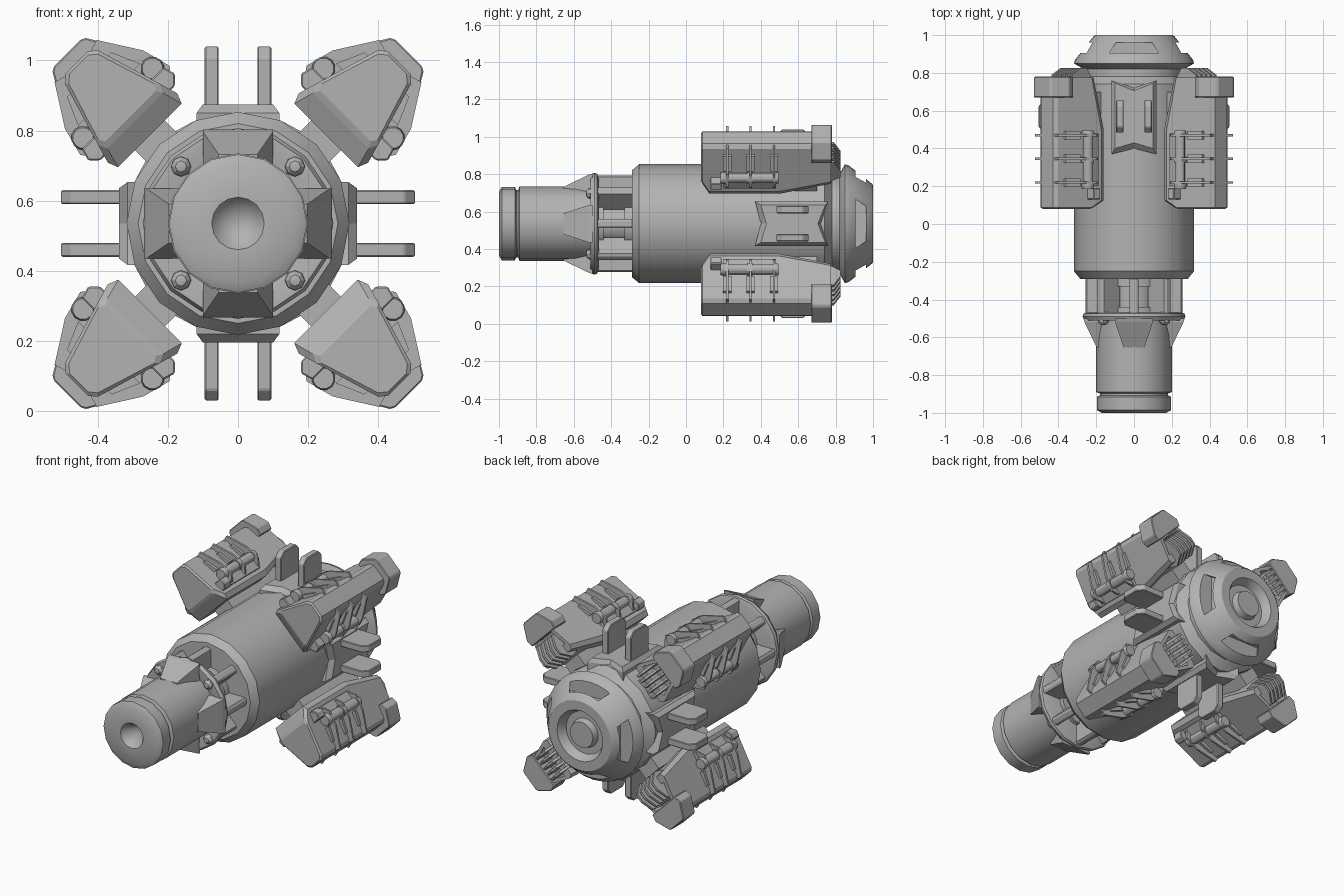
import bpy, bmesh
from math import sin, cos, pi, radians
from mathutils import Matrix

CENTRE = 0.535
if "Cube" in bpy.data.objects:
    bpy.data.objects.remove(bpy.data.objects["Cube"])

grey = bpy.data.materials.new("hull grey")
grey.use_nodes = True
COLOUR = (0.45, 0.45, 0.45, 1)
grey.diffuse_color = COLOUR
grey.node_tree.nodes["Principled BSDF"].inputs["Base Color"].default_value = COLOUR


def finish(name, bm, angle=0, bevel=0):
    """Turn a mesh about the long axis, lift it to the axis height and shade it."""
    bmesh.ops.remove_doubles(bm, verts=bm.verts, dist=0.0001)
    bmesh.ops.recalc_face_normals(bm, faces=bm.faces)
    bm.transform(Matrix.Translation((0, 0, CENTRE)) @ Matrix.Rotation(radians(angle), 4, 'Y'))
    mesh = bpy.data.meshes.new(name)
    bm.to_mesh(mesh)
    bm.free()
    mesh.materials.append(grey)
    obj = bpy.data.objects.new(name, mesh)
    bpy.context.collection.objects.link(obj)
    if bevel:
        mod = obj.modifiers.new("edge bevel", 'BEVEL')
        mod.width, mod.segments = bevel, 1
    return obj


def smooth(obj):
    bpy.ops.object.select_all(action='DESELECT')
    obj.select_set(True)
    bpy.context.view_layer.objects.active = obj
    bpy.ops.object.shade_smooth_by_angle(angle=radians(30))


def loft(name, rings, angle=0, bevel=0):
    """Skin a list of equal point rings and cap both ends."""
    bm = bmesh.new()
    loops = [[bm.verts.new(p) for p in ring] for ring in rings]
    n = len(loops[0])
    for a, b in zip(loops, loops[1:]):
        for i in range(n):
            bm.faces.new((a[i], a[(i + 1) % n], b[(i + 1) % n], b[i]))
    bm.faces.new(loops[0])
    bm.faces.new(loops[-1])
    return finish(name, bm, angle, bevel)


def slab_y(name, outline, y0, y1, angle, bevel=0):
    """Extrude a (sideways, outward) outline along y."""
    return loft(name, [[(v, y, u) for v, u in outline] for y in (y0, y1)], angle, bevel)


def slab_x(name, outline, x0, x1, angle, bevel=0):
    """Extrude a (y, outward) outline sideways."""
    return loft(name, [[(x, y, u) for y, u in outline] for x in (x0, x1)], angle, bevel)


def lathe(name, profile, offset=(0, 0), angle=0, seg=16):
    """Spin a (y, radius) profile round the long axis, or round an offset one."""
    bm = bmesh.new()
    rings = [[bm.verts.new((offset[0] + r * sin(2 * pi * i / seg), y,
                            offset[1] + r * cos(2 * pi * i / seg))) for i in range(seg)]
             for y, r in profile]
    for a, b in zip(rings, rings[1:]):
        for i in range(seg):
            bm.faces.new((a[i], a[(i + 1) % seg], b[(i + 1) % seg], b[i]))
    obj = finish(name, bm, angle)
    smooth(obj)
    return obj


# Nozzle with a conical bore and a groove, then the collar behind it
lathe("nozzle", [(-.9, 0), (-1, .075), (-1, .17), (-.985, .197), (-.915, .197), (-.907, .18),
                 (-.897, .18), (-.89, .2), (-.49, .2), (-.49, 0)])
lathe("collar", [(-.5, .19), (-.51, .24), (-.51, .262), (-.49, .272), (-.475, .268),
                 (-.465, .24), (-.465, 0)])
lathe("core", [(-.5, 0), (-.5, .15), (-.44, .15), (-.44, .115), (-.33, .115), (-.33, .15),
               (-.25, .15), (-.25, 0)])

# Main barrel and tail cap
lathe("barrel", [(-.29, 0), (-.29, .285), (-.25, .318), (.74, .318), (.78, .265), (.84, .265), (.84, 0)])
tail = lathe("tail_cap", [(.82, 0), (.82, .265), (.85, .318), (.87, .312), (.995, .213), (1, .205),
                          (1, .15), (.985, .14), (.95, .125), (.95, .085), (.985, .075),
                          (.985, 0)], seg=32)

# Arched slots cut in the tail cap
for k in range(4):
    cutter = loft("slot_cutter", [[(-.13, .905, u), (.13, .905, u), (.095, .962, u), (-.095, .962, u)]
                                  for u in (.2, .4)], 90 * k)
    cutter.hide_render = True
    mod = tail.modifiers.new("slot", 'BOOLEAN')
    mod.operation, mod.object, mod.solver = 'DIFFERENCE', cutter, 'EXACT'
    bpy.context.view_layer.objects.active = tail
    bpy.ops.object.modifier_apply(modifier=mod.name)
    bpy.data.objects.remove(cutter)
smooth(tail)

# Cage struts between collar and barrel
for k in range(8):
    slab_y("cage_strut", [(-.024, .13), (.024, .13), (.024, .25), (.012, .258), (-.012, .258), (-.024, .25)],
           -.48, -.27, 45 * k)

for k in range(4):
    a = 90 * k
    # Sloping wedge in front of the collar
    loft("nozzle_wedge", [[(-.1, -.5, .15), (.1, -.5, .15), (.1, -.5, .268), (-.1, -.5, .268)],
                          [(-.1, -.52, .15), (.1, -.52, .15), (.1, -.52, .262), (-.1, -.52, .262)],
                          [(-.055, -.655, .15), (.055, -.655, .15), (.055, -.655, .197),
                           (-.055, -.655, .197)]], a)
    # Dome bolt on the collar face
    lathe("collar_bolt", [(-.5, .03), (-.52, .027), (-.532, .016), (-.536, 0)], (0, .23), a + 45, 8)

    # Fin mount with notched ends
    def mount_ring(w, y0, y1, u):
        return [(-w, y0, u), (0, y0 + .03, u), (w, y0, u), (w, y1, u), (0, y1 - .04, u), (-w, y1, u)]
    loft("fin_mount", [mount_ring(.118, .37, .76, .24), mount_ring(.118, .37, .76, .315),
                       mount_ring(.1, .40, .745, .34)], a)
    # Pair of fins
    for s in (-1, 1):
        slab_x("fin", [(.485, .3), (.485, .475), (.515, .505), (.625, .505), (.655, .475), (.655, .3)],
               s * .055, s * .095, a, .004)


def pod_ring(y, bottom, shrink=0):
    """Pod cross-section: wide near the barrel, narrow and chamfered outside."""
    shoulder = max(bottom + .025, .385)
    side = .14 - (shoulder - .385) * .29 - shrink
    half = [(side - .012, bottom + shrink), (side, shoulder), (.067 - shrink, .632 - shrink),
            (.045 - shrink, .65 - shrink)]
    return [(v, y, u) for v, u in half] + [(-v, y, u) for v, u in reversed(half)]


for k in range(4):
    a = 45 + 90 * k
    # Pod hull with a hollow rear
    loft("pod_hull", [pod_ring(.08, .425, .008), pod_ring(.088, .415), pod_ring(.125, .355),
                      pod_ring(.5, .355), pod_ring(.775, .415), pod_ring(.775, .44, .02),
                      pod_ring(.71, .44, .02)], a)
    slab_y("pod_pylon", [(-.06, .28), (.06, .28), (.06, .38), (-.06, .38)], .2, .7, a)
    # Rear cap wrapping the outer edge
    slab_y("pod_cap", [(-.07, .56), (.07, .56), (.105, .56), (.115, .6), (.068, .68), (.055, .688),
                       (-.055, .688), (-.068, .68), (-.115, .6), (-.105, .56)], .67, .78, a, .004)
    # Vent slats in the rear opening
    for i in range(5):
        v = -.07 + .035 * i
        slab_x("vent_slat", [(.69, .4), (.76, .385), (.825, .43), (.825, .475), (.79, .54), (.7, .55)],
               v - .007, v + .007, a)
    for s in (-1, 1):
        # Pipe with end rings along each flank
        lathe("pod_pipe", [(.185, 0), (.185, .03), (.2, .034), (.215, .034), (.215, .028), (.325, .028),
                           (.325, .034), (.355, .034), (.355, .028), (.465, .028), (.465, .034),
                           (.48, .034), (.495, .03), (.495, 0)], (s * .14, .485), a, 12)
        slab_y("pipe_box", [(s * .1, .405), (s * .15, .405), (s * .175, .43), (s * .165, .465),
                            (s * .1, .465)], .13, .19, a, .004)
        slab_y("pipe_bed", [(s * .1, .40), (s * .145, .41), (s * .145, .46), (s * .1, .5)], .2, .48, a)
        # Clamp bands
        for y in (.22, .345, .47):
            slab_y("clamp_band", [(s * .1, .4), (s * .15, .42), (s * .18, .456), (s * .158, .54),
                                  (s * .085, .655), (s * .05, .645)], y - .006, y + .006, a)
            slab_y("clamp_pad", [(s * .08, .52), (s * .125, .52), (s * .09, .6), (s * .06, .6)],
                   y - .022, y + .022, a)
